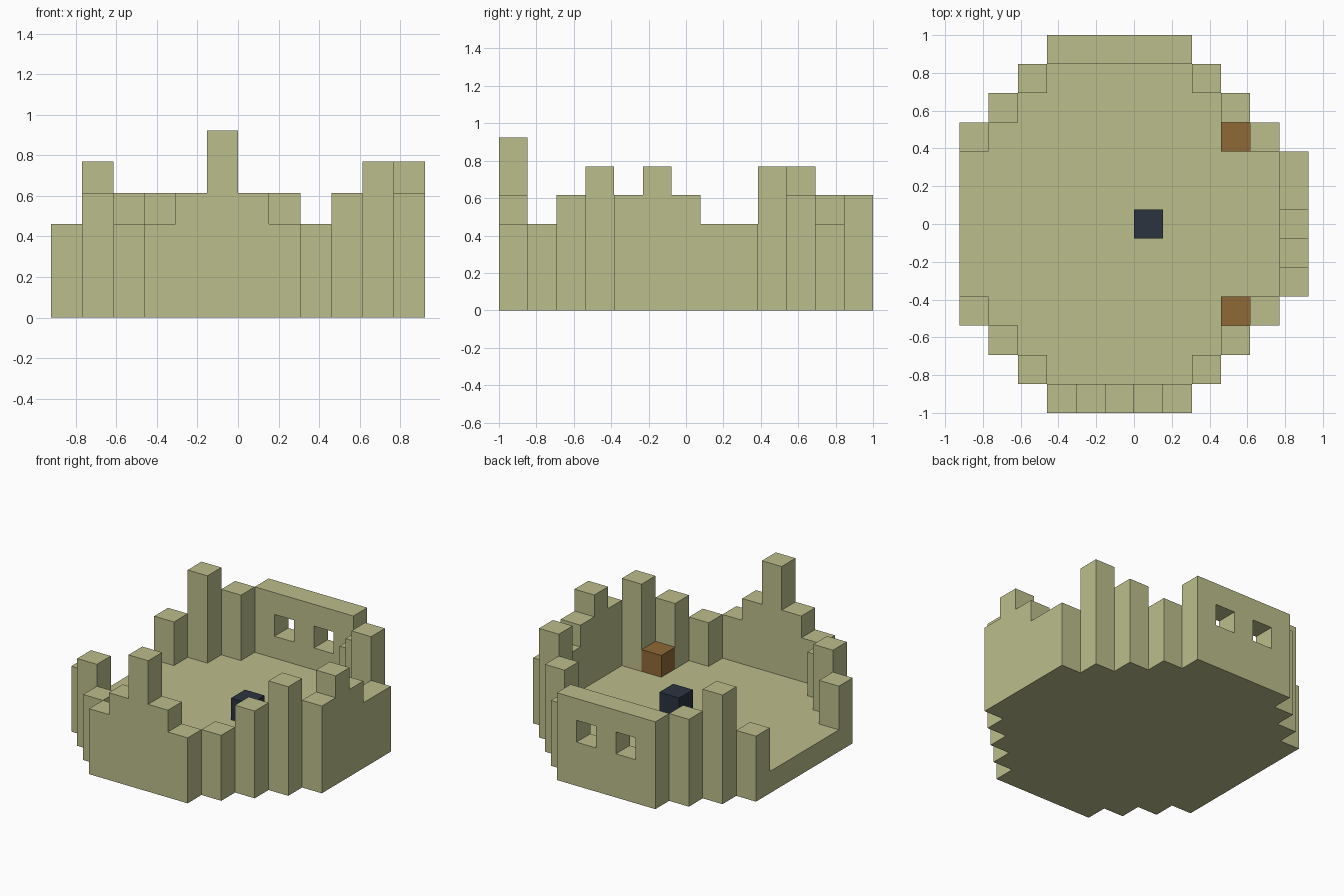
import bpy
import bmesh
import math
from mathutils import Vector

cube = bpy.data.objects.get("Cube")
if cube:
    bpy.data.objects.remove(cube, do_unlink=True)

U = 2 / 13                       # edge of one block
ORIGIN = Vector((-6 * U, -1, 0))


def make_material(name, color):
    mat = bpy.data.materials.new(name)
    mat.use_nodes = True
    mat.diffuse_color = (*color, 1)
    mat.node_tree.nodes["Principled BSDF"].inputs["Base Color"].default_value = (*color, 1)
    return mat


sandstone = make_material("sandstone", (0.5, 0.515, 0.262))
wood = make_material("brown wood", (0.275, 0.141, 0.037))
slate = make_material("dark slate", (0.025, 0.034, 0.051))


def column(x, y, height):
    return {(x, y, z) for z in range(height)}


def wall(start, step, heights):
    cells = set()
    for i, h in enumerate(heights):
        cells |= column(start[0] + step[0] * i, start[1] + step[1] * i, h)
    return cells


# Curtain walls and the stepped corner towers, as block columns
parts = {
    "front_wall": wall((3, 0), (1, 0), (3, 4, 6, 4, 3)),
    "back_wall": wall((3, 12), (1, 0), (4,) * 5) - {(4, 12, 2), (6, 12, 2)},
    "left_wall": wall((11, 4), (0, 1), (4, 5, 4, 3, 3)),
    "front_left_towers": wall((8, 1), (1, 1), (3, 4, 5)),
    "front_right_towers": wall((2, 1), (-1, 1), (3, 4, 3)),
    "back_left_towers": wall((8, 11), (1, -1), (3, 4, 5)),
    "back_right_towers": wall((2, 11), (-1, -1), (4, 5, 3)),
}

# Floor fills the rounded outline inside the walls
built = set().union(*parts.values())
floor = set()
for y in range(13):
    d = abs(y - 6)
    for x in range(max(0, d - 3), min(11, 13 - d) + 1):
        floor.add((x, y, 0))
parts["floor"] = floor - built
solid = built | floor


def build_blocks(name, cells, mat, neighbours):
    """Mesh the exposed sides of a set of blocks and merge flat areas."""
    bm = bmesh.new()
    for cell in sorted(cells):
        for axis in range(3):
            for sign in (-1, 1):
                n = Vector((0, 0, 0))
                n[axis] = sign
                if tuple(int(c + k) for c, k in zip(cell, n)) in neighbours:
                    continue
                a = Vector((0, 0, 0))
                a[(axis + 1) % 3] = 0.5
                b = n.cross(a)
                mid = Vector(cell) + Vector((0.5, 0.5, 0.5)) + n / 2
                corners = (mid - a - b, mid + a - b, mid + a + b, mid - a + b)
                bm.faces.new([bm.verts.new(ORIGIN + c * U) for c in corners])
    bmesh.ops.remove_doubles(bm, verts=bm.verts, dist=U / 100)
    bmesh.ops.dissolve_limit(bm, angle_limit=math.radians(1),
                             verts=bm.verts, edges=bm.edges)
    mesh = bpy.data.meshes.new(name)
    bm.to_mesh(mesh)
    bm.free()
    mesh.materials.append(mat)
    obj = bpy.data.objects.new(name, mesh)
    bpy.context.collection.objects.link(obj)


for name, cells in parts.items():
    build_blocks(name, cells, sandstone, solid)

# Loose blocks standing on the floor
for name, cell, mat in (
    ("front_crate", (9, 3, 1), wood),
    ("back_crate", (9, 9, 1), wood),
    ("centre_block", (6, 6, 1), slate),
):
    build_blocks(name, {cell}, mat, set())
